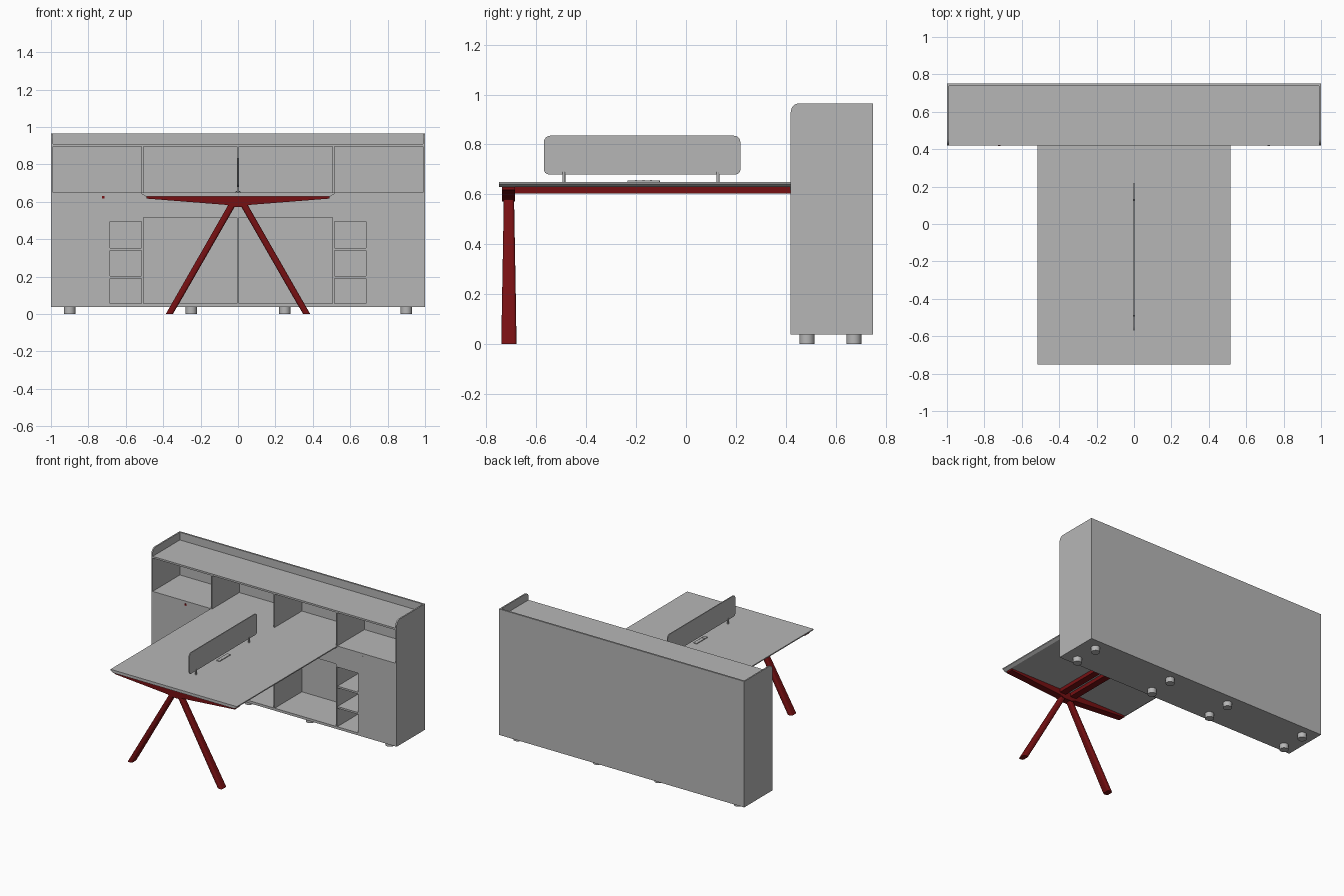
import bpy, bmesh, math
from mathutils import Vector

if "Cube" in bpy.data.objects:
    bpy.data.objects.remove(bpy.data.objects["Cube"])


def material(name, rgb):
    m = bpy.data.materials.new(name)
    m.diffuse_color = (*rgb, 1)
    m.use_nodes = True
    m.node_tree.nodes["Principled BSDF"].inputs["Base Color"].default_value = m.diffuse_color
    return m


GREY = material("warm grey", (0.47, 0.47, 0.47))
RED = material("dark red", (0.18, 0.005, 0.006))


def finish(name, bm, mat, smooth=False):
    bmesh.ops.recalc_face_normals(bm, faces=bm.faces)
    me = bpy.data.meshes.new(name)
    bm.to_mesh(me)
    bm.free()
    me.materials.append(mat)
    ob = bpy.data.objects.new(name, me)
    bpy.context.collection.objects.link(ob)
    if smooth:
        bpy.ops.object.select_all(action='DESELECT')
        ob.select_set(True)
        bpy.context.view_layer.objects.active = ob
        bpy.ops.object.shade_smooth_by_angle(angle=math.radians(35))
    return ob


def loft(name, rings, mat, smooth=False):
    """Skin a list of matching point rings and cap both ends."""
    bm = bmesh.new()
    vs = [[bm.verts.new(p) for p in ring] for ring in rings]
    n = len(vs[0])
    for a, b in zip(vs, vs[1:]):
        for i in range(n):
            bm.faces.new((a[i], a[(i + 1) % n], b[(i + 1) % n], b[i]))
    bm.faces.new(vs[0])
    bm.faces.new(vs[-1])
    return finish(name, bm, mat, smooth)


def box(name, x, y, z, mat=GREY):
    ring = lambda h: [(x[0], y[0], h), (x[1], y[0], h), (x[1], y[1], h), (x[0], y[1], h)]
    return loft(name, [ring(z[0]), ring(z[1])], mat)


def rounded(u, v, radii, steps=6):
    """Rectangle outline; radii for corners (u0v0, u1v0, u1v1, u0v1)."""
    pts = []
    corners = [(u[0], v[0], 1, 1), (u[1], v[0], -1, 1), (u[1], v[1], -1, -1), (u[0], v[1], 1, -1)]
    for k, (cu, cv, su, sv) in enumerate(corners):
        r = radii[k]
        if r == 0:
            pts.append((cu, cv))
            continue
        for s in range(steps + 1):
            a = math.pi + k * math.pi / 2 + s * math.pi / 2 / steps
            pts.append((cu + su * r + r * math.cos(a), cv + sv * r + r * math.sin(a)))
    return pts


def plate_x(name, outline, x0, x1, mat=GREY):
    return loft(name, [[(x, p, q) for p, q in outline] for x in (x0, x1)], mat, True)


def cylinder(name, x, y, r, z0, z1, mat=GREY, n=24):
    ring = lambda z: [(x + r * math.cos(2 * math.pi * i / n), y + r * math.sin(2 * math.pi * i / n), z)
                      for i in range(n)]
    return loft(name, [ring(z0), ring(z1)], mat, True)


FRONT, BACK, INNER = 0.42, 0.75, 0.737

# cabinet shell: back, bottom, tray floor and the long shelf level with the desk
box("cabinet_back", (-0.99, 0.99), (INNER, BACK), (0.037, 0.965))
box("cabinet_bottom", (-0.99, 0.99), (FRONT, INNER), (0.037, 0.055))
box("tray_floor", (-0.99, 0.99), (FRONT, INNER), (0.895, 0.908))
box("long_shelf", (-0.99, 0.99), (FRONT, INNER), (0.63, 0.65))
box("upper_middle_divider", (-0.005, 0.005), (FRONT, INNER), (0.65, 0.895))
box("lower_middle_divider", (-0.005, 0.005), (FRONT, INNER), (0.055, 0.515))
box("middle_apron", (-0.515, 0.515), (FRONT, INNER), (0.515, 0.63))

for s, side in ((-1, "left"), (1, "right")):
    span = lambda a, b: tuple(sorted((s * a, s * b)))
    # side panel with the rounded top front corner
    plate_x(side + "_side_panel", rounded((FRONT, BACK), (0.037, 0.965), (0, 0, 0, 0.035)), *span(0.99, 1.0))
    # dividers, closed door and the narrow shelf stack
    box(side + "_upper_divider", span(0.505, 0.515), (FRONT, INNER), (0.65, 0.895))
    box(side + "_lower_divider", span(0.505, 0.515), (FRONT, INNER), (0.055, 0.515))
    box(side + "_closed_cupboard", span(0.685, 0.99), (FRONT, INNER), (0.055, 0.63))
    box(side + "_stack_top", span(0.515, 0.685), (FRONT, INNER), (0.495, 0.63))
    for i, z in enumerate((0.19, 0.34)):
        box(f"{side}_stack_shelf_{i}", span(0.515, 0.685), (FRONT + 0.003, INNER), (z, z + 0.013))
    # lock on the cupboard door
    box(side + "_door_lock", span(0.713, 0.727), (FRONT - 0.003, FRONT + 0.005), (0.617, 0.631),
        RED if s < 0 else GREY)
    # cabinet feet
    for x in (0.25, 0.9):
        for y in (0.485, 0.673):
            cylinder(side + "_cabinet_foot", s * x, y, 0.03, 0, 0.038)

# desk top with its underside chamfered along both long edges
profile = [(-0.515, 0.65), (-0.515, 0.642), (-0.495, 0.629), (0.495, 0.629), (0.515, 0.642), (0.515, 0.65)]
loft("desk_top", [[(x, y, z) for x, z in profile] for y in (-0.75, FRONT)], GREY)

# desk frame: tapered crossbar and two long rails
bar = [(-0.49, 0.631), (-0.49, 0.617), (-0.06, 0.583), (-0.035, 0.572),
       (0.035, 0.572), (0.06, 0.583), (0.49, 0.617), (0.49, 0.631)]
loft("tapered_crossbar", [[(x, y, z) for x, z in bar] for y in (-0.737, -0.685)], RED)
for s, side in ((-1, "left"), (1, "right")):
    xs = tuple(sorted((s * 0.02, s * 0.07)))
    box(side + "_long_rail", xs, (-0.735, FRONT), (0.603, 0.63), RED)
    # splayed leg, slightly thicker toward the floor
    rings = []
    for cx, z, hx, hy in ((0.367, 0, 0.019, 0.03), (0.305, 0.107, 0.0195, 0.029),
                          (0.048, 0.555, 0.02, 0.021), (0.028, 0.59, 0.02, 0.021)):
        outline = rounded((-hx, hx), (-hy, hy), (0.012,) * 4, 4)
        rings.append([(s * cx + u, -0.71 + v, z) for u, v in outline])
    loft(side + "_desk_leg", rings, RED, True)

# desk screen on two pegs
plate_x("desk_screen", rounded((-0.57, 0.218), (0.68, 0.835), (0.02, 0.02, 0.026, 0.026)), -0.0035, 0.0035)
for y in (-0.49, 0.128):
    cylinder("screen_peg", 0, y, 0.006, 0.648, 0.69, n=16)

# flat cable outlet under the screen
outlet = rounded((-0.014, 0.014), (-0.235, -0.105), (0.005,) * 4, 3)
loft("cable_outlet", [[(u, v, z) for u, v in outlet] for z in (0.645, 0.655)], GREY, True)
for i in range(3):
    for s in (-1, 1):
        cylinder("outlet_socket", s * 0.008, -0.2 + i * 0.03, 0.004, 0.65, 0.657, n=10)
